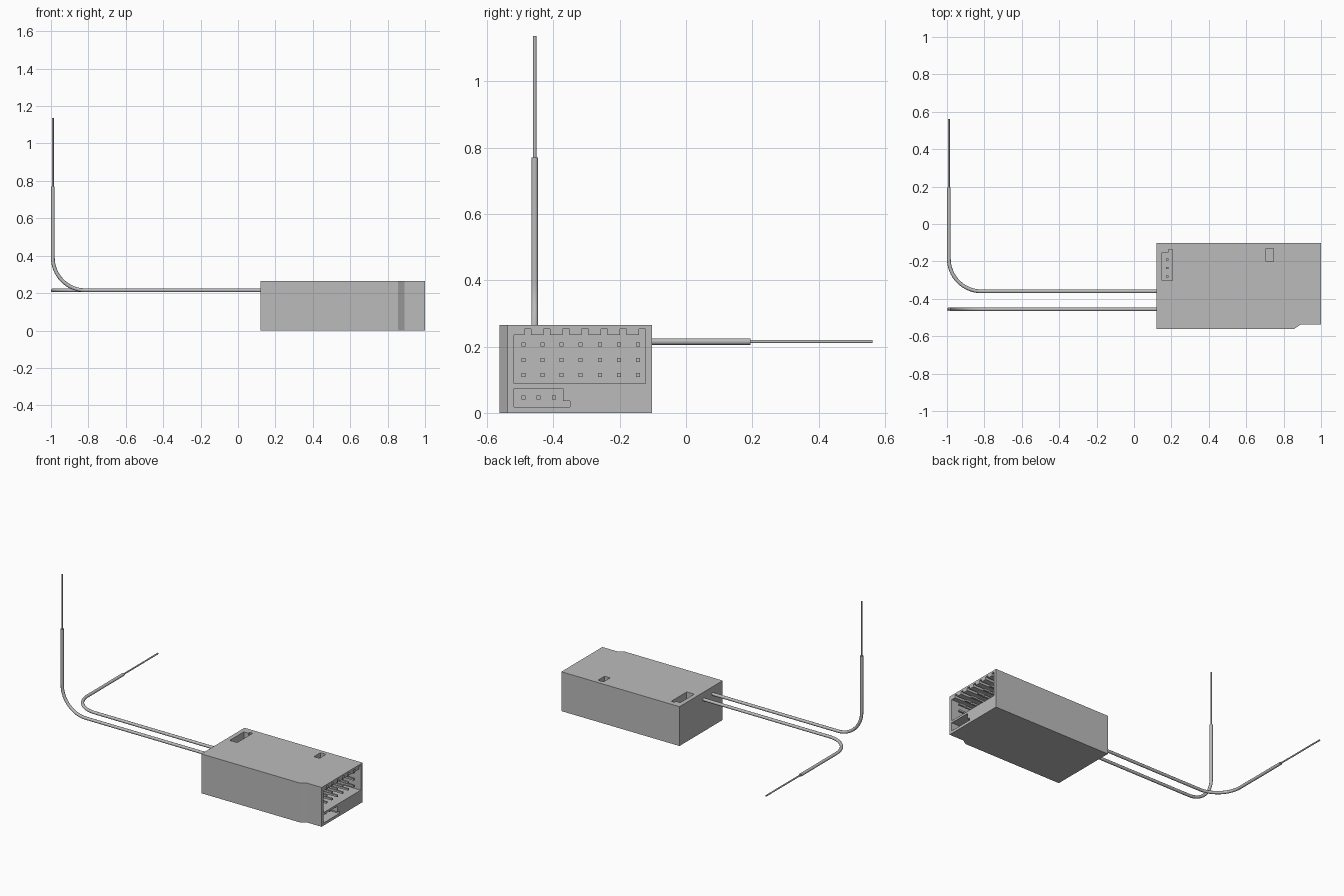
import bpy, bmesh, math
from mathutils import Vector

cube = bpy.data.objects.get("Cube")
if cube:
    bpy.data.objects.remove(cube, do_unlink=True)

grey = bpy.data.materials.new("plain grey")
grey.use_nodes = True
COLOUR = (0.5, 0.5, 0.5, 1)
grey.diffuse_color = COLOUR
grey.node_tree.nodes["Principled BSDF"].inputs["Base Color"].default_value = COLOUR


def make_object(name, bm):
    bmesh.ops.recalc_face_normals(bm, faces=bm.faces[:])
    mesh = bpy.data.meshes.new(name)
    bm.to_mesh(mesh)
    bm.free()
    mesh.materials.append(grey)
    obj = bpy.data.objects.new(name, mesh)
    bpy.context.collection.objects.link(obj)
    return obj


def prism(name, points, axis, low, high):
    """Extrude a flat profile along x (points are y, z) or z (points are x, y)."""
    bm = bmesh.new()
    place = (lambda a, b: (low, a, b)) if axis == "x" else (lambda a, b: (a, b, low))
    face = bm.faces.new([bm.verts.new(place(a, b)) for a, b in points])
    move = Vector((high - low, 0, 0)) if axis == "x" else Vector((0, 0, high - low))
    grown = bmesh.ops.extrude_face_region(bm, geom=[face])["geom"]
    verts = [g for g in grown if isinstance(g, bmesh.types.BMVert)]
    bmesh.ops.translate(bm, vec=move, verts=verts)
    # the starting face stays as the cap
    if not face.is_valid or len(bm.faces) < len(points) + 2:
        bmesh.ops.holes_fill(bm, edges=bm.edges[:])
    return make_object(name, bm)


def cut(body, cutter):
    cutter.hide_render = True
    mod = body.modifiers.new("cut", "BOOLEAN")
    mod.operation = "DIFFERENCE"
    mod.solver = "EXACT"
    mod.object = cutter
    bpy.context.view_layer.objects.active = body
    bpy.ops.object.modifier_apply(modifier=mod.name)
    bpy.data.objects.remove(cutter, do_unlink=True)


def pins(name, centres, size):
    bm = bmesh.new()
    for c in centres:
        new = bmesh.ops.create_cube(bm, size=1)["verts"]
        bmesh.ops.scale(bm, vec=size, verts=new)
        bmesh.ops.translate(bm, vec=c, verts=new)
    return make_object(name, bm)


# Case with a stepped front corner
LEFT, RIGHT, FRONT, BACK, TOP = 0.12, 1.0, -0.562, -0.102, 0.265
case = prism("case", [(LEFT, FRONT), (0.855, FRONT), (0.89, -0.538),
                      (RIGHT, -0.538), (RIGHT, BACK), (LEFT, BACK)], "z", 0, TOP)

# Servo socket with seven key slots along its upper edge
STEP, FLOOR = 0.0575, 0.82
profile = [(-0.122, 0.088), (-0.518, 0.088), (-0.518, 0.235)]
for i in range(7):
    y = -0.487 + i * STEP
    profile += [(y, 0.235), (y, 0.253), (y + 0.02, 0.253)]
    if i < 6:
        profile.append((y + 0.02, 0.235))
cut(case, prism("servo_socket_cutter", profile, "x", FLOOR, 1.05))

# Small keyed socket below it
cut(case, prism("lower_socket_cutter",
                [(-0.518, 0.018), (-0.35, 0.018), (-0.35, 0.036), (-0.371, 0.036),
                 (-0.371, 0.074), (-0.518, 0.074)], "x", FLOOR, 1.05))

# Keyed socket and button recess in the top
cut(case, prism("top_socket_cutter",
                [(0.15, -0.302), (0.206, -0.302), (0.206, -0.137), (0.184, -0.137),
                 (0.184, -0.153), (0.15, -0.153)], "z", 0.12, 0.3))
cut(case, prism("button_recess_cutter",
                [(0.706, -0.2), (0.747, -0.2), (0.747, -0.131), (0.706, -0.131)],
                "z", 0.235, 0.3))

# Square contact pins
W, LONG = 0.012, 0.15
x = FLOOR + LONG / 2 - 0.005
pins("servo_pins", [(x, -0.49 + i * STEP, z) for i in range(7) for z in (0.114, 0.16, 0.206)],
     (LONG, W, W))
pins("lower_pins", [(x, -0.49 + i * 0.0457, 0.046) for i in range(3)], (LONG, W, W))
pins("top_pins", [(0.178, -0.281 + i * 0.0457, 0.17) for i in range(3)], (W, W, 0.11))


def tube(name, points, radius):
    curve = bpy.data.curves.new(name, "CURVE")
    curve.dimensions = "3D"
    curve.bevel_depth = radius
    curve.bevel_resolution = 4
    curve.use_fill_caps = True
    spline = curve.splines.new("POLY")
    spline.points.add(len(points) - 1)
    for p, co in zip(spline.points, points):
        p.co = (*co, 1)
    curve.materials.append(grey)
    obj = bpy.data.objects.new(name, curve)
    bpy.context.collection.objects.link(obj)
    bpy.ops.object.select_all(action="DESELECT")
    obj.select_set(True)
    bpy.context.view_layer.objects.active = obj
    bpy.ops.object.convert(target="MESH")
    bpy.ops.object.shade_smooth_by_angle(angle=math.radians(40))


def antenna(name, y, turn):
    """Lead runs left from the case, then bends a quarter turn towards turn."""
    bend, end_x = 0.175, -0.99
    start, turn = Vector((LEFT + 0.01, y, 0.215)), Vector(turn)
    corner = Vector((end_x, y, 0.215))
    centre = corner + Vector((bend, 0, 0)) + turn * bend
    path = [start]
    for i in range(17):
        a = i / 16 * math.pi / 2
        path.append(centre - turn * bend * math.cos(a) - Vector((bend * math.sin(a), 0, 0)))
    sleeve_end = corner + turn * 0.555
    tube(name + "_sleeve", path + [sleeve_end], 0.01)
    tube(name + "_tip", [sleeve_end - turn * 0.02, corner + turn * 0.922], 0.005)


# Two antennas, one upright and one pointing back
antenna("upright_antenna", -0.456, (0, 0, 1))
antenna("rear_antenna", -0.36, (0, 1, 0))
